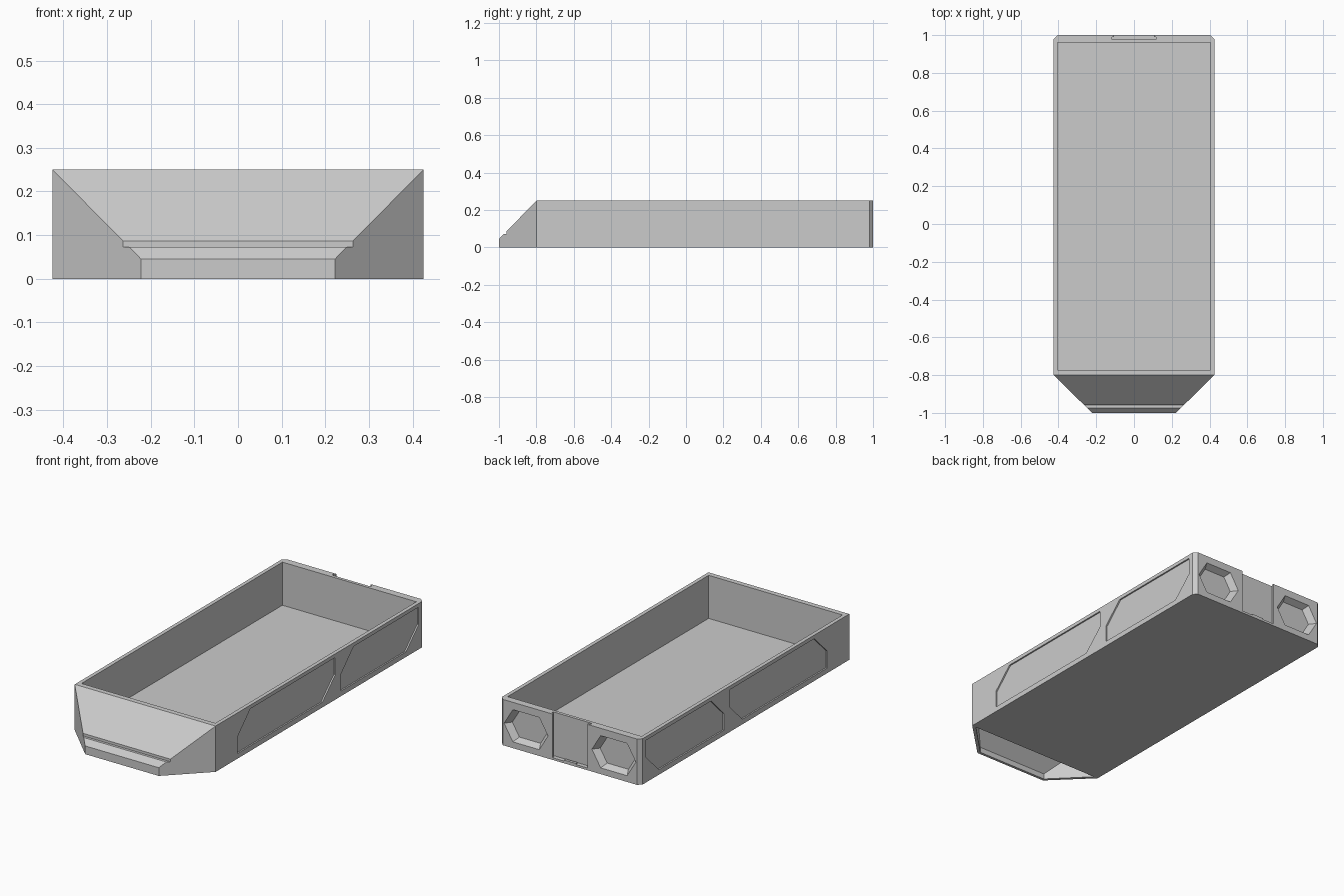
import bpy, bmesh
from mathutils import Vector

if "Cube" in bpy.data.objects:
    bpy.data.objects.remove(bpy.data.objects["Cube"])


def loft(name, pts, axis, a, b, taper=1.0):
    """Solid between two outlines at a and b along an axis; the b end is scaled by taper."""
    n = len(pts)
    cu = (max(p[0] for p in pts) + min(p[0] for p in pts)) / 2
    cv = (max(p[1] for p in pts) + min(p[1] for p in pts)) / 2

    def place(u, v, w):
        return {'x': (w, u, v), 'y': (u, w, v), 'z': (u, v, w)}[axis]

    bm = bmesh.new()
    lo = [bm.verts.new(place(u, v, a)) for u, v in pts]
    hi = [bm.verts.new(place(cu + (u - cu) * taper, cv + (v - cv) * taper, b)) for u, v in pts]
    bm.faces.new(lo)
    bm.faces.new(hi)
    for i in range(n):
        j = (i + 1) % n
        bm.faces.new((lo[i], lo[j], hi[j], hi[i]))
    bmesh.ops.recalc_face_normals(bm, faces=bm.faces[:])
    me = bpy.data.meshes.new(name)
    bm.to_mesh(me)
    bm.free()
    ob = bpy.data.objects.new(name, me)
    bpy.context.collection.objects.link(ob)
    return ob


def combine(ob, cutter, op='DIFFERENCE'):
    """Apply a boolean and discard the cutter."""
    mod = ob.modifiers.new('cut', 'BOOLEAN')
    mod.operation, mod.solver, mod.object = op, 'EXACT', cutter
    cutter.hide_render = True
    bpy.context.view_layer.objects.active = ob
    bpy.ops.object.modifier_apply(modifier=mod.name)
    bpy.data.objects.remove(cutter, do_unlink=True)


def rect(u0, v0, u1, v1):
    return [(u0, v0), (u1, v0), (u1, v1), (u0, v1)]


def side_panel(y0, y1):
    return [(y0, .028), (y1 - .11, .028), (y1, .135), (y1, .23), (y0 + .11, .23), (y0, .12)]


W, H, C = .425, .25, .02

# Tray body with chamfered rear corners
tray = loft('tray_body', [(-W, -.8), (W, -.8), (W, 1 - C), (W - C, 1),
                          (C - W, 1), (-W, 1 - C)], 'z', 0, H)
combine(tray, loft('cavity', rect(-.404, -.772, .404, .96), 'z', .015, .4))

# Recessed panels on both sides
for s in (-1, 1):
    for y0, y1 in ((-.61, .23), (.28, .95)):
        combine(tray, loft('panel_cut', side_panel(y0, y1), 'x', s * (W - .008), s * .5))

# Tapered hexagonal pockets in the rear wall
for s in (-1, 1):
    cx, cz = s * .265, .122
    hexagon = [(cx - .133, cz), (cx - .08, cz - .088), (cx + .08, cz - .088),
               (cx + .133, cz), (cx + .08, cz + .088), (cx - .08, cz + .088)]
    combine(tray, loft('pocket_cut', hexagon, 'y', 1.0005, .966, .8))

# Undercut rear slide channel
combine(tray, loft('channel_cut', [(-.105, 1.01), (.105, 1.01), (.105, .99), (.117, .99),
                                   (.117, .977), (-.117, .977), (-.117, .99), (-.105, .99)],
                   'z', .012, .4))
loft('rear_catch', rect(-.035, .985, .035, 1.0), 'z', 0, .018)

# Hollow sloped nose with a stepped groove, open underneath
nose = loft('nose', [(-.8, 0), (-.8, .25), (-.959, .087), (-.959, .073), (-.973, .073),
                     (-1, .045), (-1, 0)], 'x', -.5, .5)
combine(nose, loft('plan', [(-W, -.8), (-.222, -1), (.222, -1), (W, -.8)], 'z', -.1, .4),
        'INTERSECT')
hollow = loft('hollow', [(-.79, -.1), (-.79, .225), (-.985, .03), (-.985, -.1)], 'x', -.5, .5)
combine(hollow, loft('hollow_plan', [(-.41, -.79), (-.215, -.985), (.215, -.985), (.41, -.79)],
                     'z', -.2, .4), 'INTERSECT')
combine(nose, hollow)
